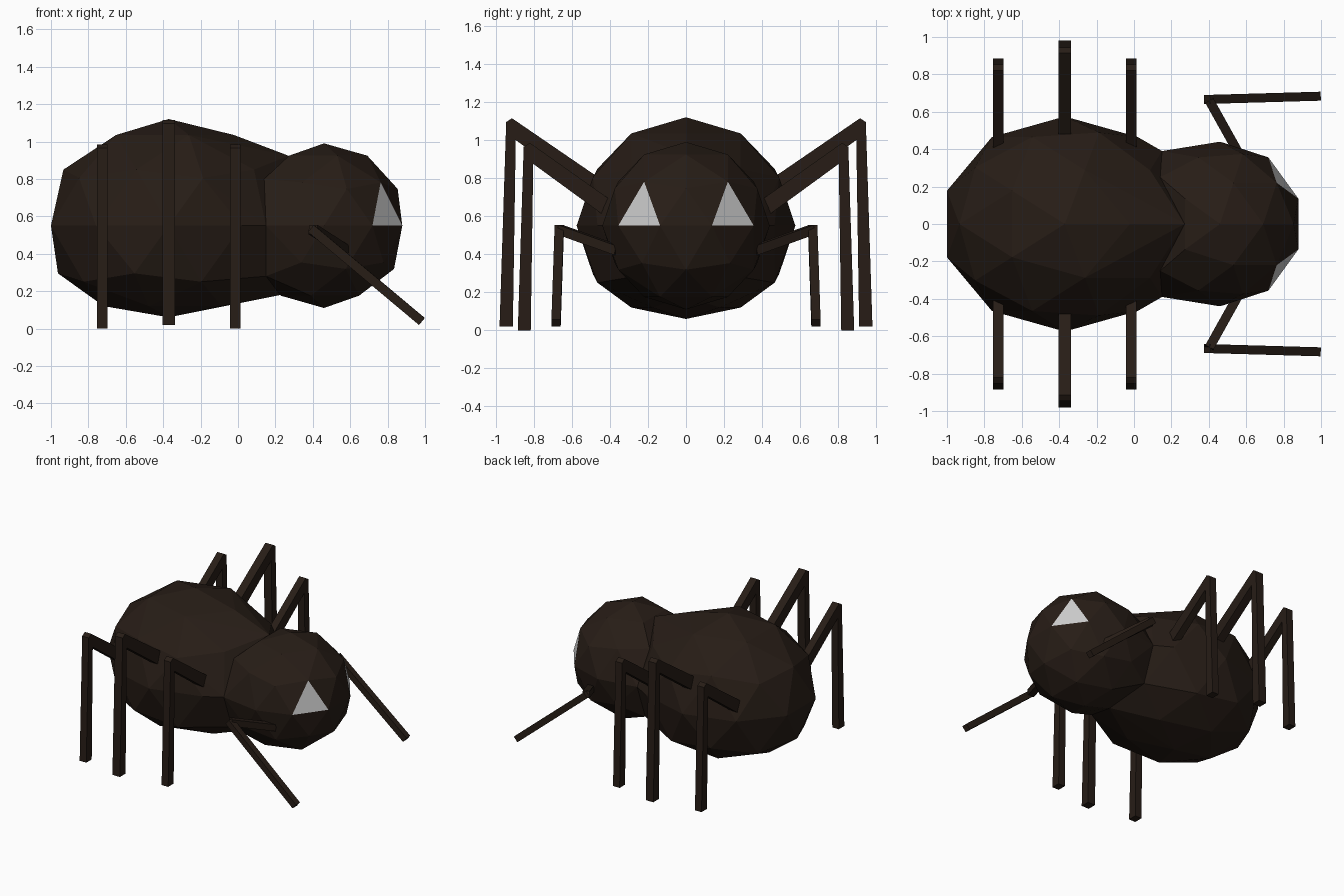
import bpy, bmesh
from mathutils import Vector, Matrix

if "Cube" in bpy.data.objects:
    bpy.data.objects.remove(bpy.data.objects["Cube"])


def material(name, rgb):
    m = bpy.data.materials.new(name)
    m.diffuse_color = (*rgb, 1)
    m.use_nodes = True
    m.node_tree.nodes["Principled BSDF"].inputs["Base Color"].default_value = m.diffuse_color
    return m


brown = material("dark_brown", (0.02, 0.012, 0.008))
pale = material("pale_grey", (0.8, 0.8, 0.8))


def finish(bm, name, mats):
    bmesh.ops.recalc_face_normals(bm, faces=bm.faces)
    me = bpy.data.meshes.new(name)
    bm.to_mesh(me)
    bm.free()
    for m in mats:
        me.materials.append(m)
    ob = bpy.data.objects.new(name, me)
    bpy.context.collection.objects.link(ob)
    return ob


def ball_points(centre, radii):
    bm = bmesh.new()
    bmesh.ops.create_icosphere(bm, subdivisions=2, radius=1)
    pts = [Vector(centre) + Vector(a * r for a, r in zip(v.co, radii)) for v in bm.verts]
    bm.free()
    return pts


def hull(points):
    bm = bmesh.new()
    for p in points:
        bm.verts.new(p)
    res = bmesh.ops.convex_hull(bm, input=bm.verts)
    loose = [v for v in bm.verts if not v.link_faces]
    bmesh.ops.delete(bm, geom=loose, context='VERTS')
    return bm


# Shared waist where the two faceted balls merge
waist = [Vector((x, s * y, z)) for s in (-1, 1)
         for x, y, z in ((0.14, 0.25, 0.80), (0.15, 0.39, 0.55), (0.15, 0.29, 0.28))]

# Abdomen: faceted ball with flattened belly, joined to the waist
body = [p for p in ball_points((-0.37, 0, 0.55), (0.6625, 0.575, 0.57)) if p.x < 0.1]
for p in body:
    if p.z < 0.02:
        p.z = 0.06
    elif p.z < 0.1:
        p.z = 0.12
body += waist + [Vector((0.27, 0, 0.924)), Vector((0.23, 0, 0.18))]
finish(hull(body), "abdomen", [brown])

# Head: faceted ball, with one facet on each side coloured as an eye
head = [p for p in ball_points((0.46, 0, 0.55), (0.44, 0.44, 0.44)) if p.x > 0.22]
bm = hull(head + waist)
for f in bm.faces:
    c = f.calc_center_median()
    if any((c - Vector((0.787, s * 0.237, 0.627))).length < 0.04 for s in (-1, 1)):
        f.material_index = 1
finish(bm, "head", [brown, pale])


# Bent legs: side profile in y-z, given thickness along x
def bent_leg(name, x, width, profile, side):
    bm = bmesh.new()
    face = bm.faces.new([bm.verts.new((x - width / 2, side * y, z)) for y, z in profile])
    out = bmesh.ops.extrude_face_region(bm, geom=[face])["geom"]
    bmesh.ops.translate(bm, vec=(width, 0, 0),
                        verts=[g for g in out if isinstance(g, bmesh.types.BMVert)])
    finish(bm, name, [brown])


tall = [(0.44, 0.79), (0.915, 1.115), (0.945, 1.095), (0.98, 0.02),
        (0.91, 0.02), (0.895, 1.0), (0.42, 0.66)]
short = [(0.36, 0.66), (0.82, 0.985), (0.853, 0.965), (0.884, 0),
         (0.816, 0), (0.803, 0.875), (0.33, 0.53)]


# Feeler made of two square bars
def bar(bm, a, b, w):
    a, b = Vector(a), Vector(b)
    d = b - a
    rot = d.to_track_quat('Z', 'Y').to_matrix().to_4x4()
    mat = Matrix.Translation((a + b) / 2) @ rot @ Matrix.Diagonal((w, w, d.length, 1))
    bmesh.ops.create_cube(bm, size=1, matrix=mat)


for side, label in ((-1, "right"), (1, "left")):
    bent_leg(f"rear_leg_{label}", -0.725, 0.057, short, side)
    bent_leg(f"middle_leg_{label}", -0.37, 0.065, tall, side)
    bent_leg(f"fore_leg_{label}", -0.015, 0.057, short, side)
    bm = bmesh.new()
    bar(bm, (0.57, side * 0.36, 0.42), (0.40, side * 0.665, 0.53), 0.05)
    bar(bm, (0.39, side * 0.666, 0.535), (0.983, side * 0.683, 0.038), 0.048)
    finish(bm, f"feeler_{label}", [brown])
